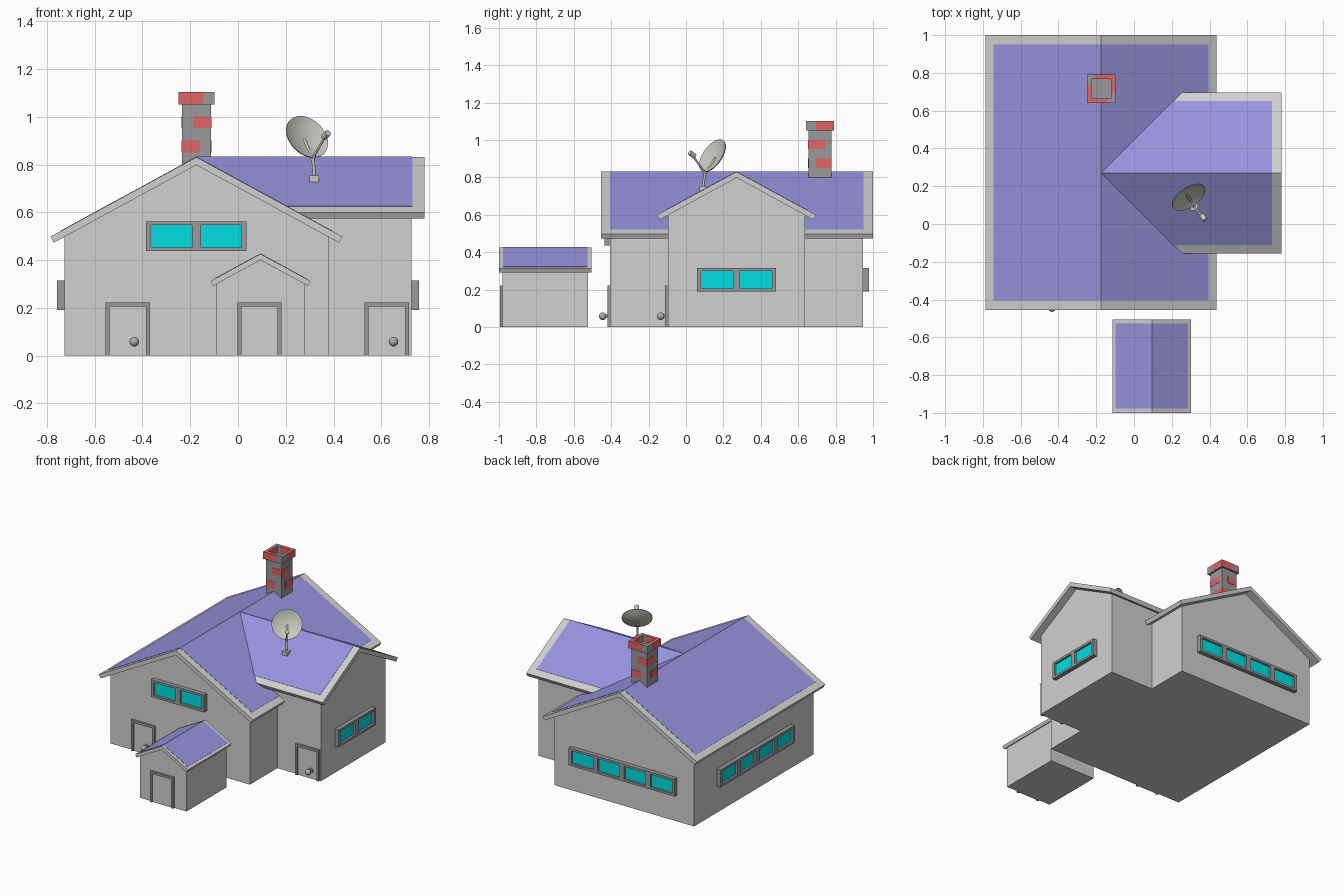
import bpy, bmesh, math
from mathutils import Matrix, Vector

cube = bpy.data.objects.get("Cube")
if cube:
    bpy.data.objects.remove(cube, do_unlink=True)


def material(name, r, g, b):
    m = bpy.data.materials.new(name)
    m.use_nodes = True
    m.diffuse_color = (r, g, b, 1)
    m.node_tree.nodes["Principled BSDF"].inputs["Base Color"].default_value = (r, g, b, 1)
    return m


WALL = material("wall_grey", 0.63, 0.63, 0.63)
FRAME = material("frame_grey", 0.32, 0.32, 0.34)
ROOF = material("roof_violet", 0.31, 0.29, 0.73)
GLASS = material("window_cyan", 0.0, 0.73, 0.76)
BRICK = material("brick_red", 0.75, 0.13, 0.13)
METAL = material("dish_metal", 0.58, 0.58, 0.53)
KNOB = material("knob_metal", 0.42, 0.42, 0.42)


def finish(bm, name, mat, matrix=Matrix(), smooth=False):
    bmesh.ops.recalc_face_normals(bm, faces=bm.faces)
    mesh = bpy.data.meshes.new(name)
    bm.to_mesh(mesh)
    bm.free()
    mesh.materials.append(mat)
    obj = bpy.data.objects.new(name, mesh)
    obj.matrix_world = matrix
    bpy.context.collection.objects.link(obj)
    for p in mesh.polygons:
        p.use_smooth = smooth
    if smooth:
        bpy.ops.object.select_all(action='DESELECT')
        obj.select_set(True)
        bpy.context.view_layer.objects.active = obj
        bpy.ops.object.shade_smooth_by_angle(angle=math.radians(40))
    return obj


def boxes(name, spans, mat, matrix=Matrix()):
    """One object made of boxes, each given as (x0, x1, y0, y1, z0, z1)."""
    bm = bmesh.new()
    for x0, x1, y0, y1, z0, z1 in spans:
        centre = Matrix.Translation(((x0 + x1) / 2, (y0 + y1) / 2, (z0 + z1) / 2))
        size = Matrix.Diagonal((abs(x1 - x0), abs(y1 - y0), abs(z1 - z0), 1))
        bmesh.ops.create_cube(bm, size=1, matrix=centre @ size)
    return finish(bm, name, mat, matrix)


def extrude(name, profile, axis, centre, start, end, mat, valley=False):
    """Extrude (offset, z) points along an axis; valley slants the start at 45 degrees."""
    bm = bmesh.new()
    rings = []
    for s, slant in ((start, valley), (end, False)):
        ring = []
        for u, z in profile:
            t = s + abs(u) if slant else s
            ring.append(bm.verts.new((centre + u, t, z) if axis == 'y' else (t, centre + u, z)))
        rings.append(ring)
    bm.faces.new(rings[0])
    bm.faces.new(rings[1])
    n = len(profile)
    for i in range(n):
        j = (i + 1) % n
        bm.faces.new((rings[0][i], rings[0][j], rings[1][j], rings[1][i]))
    return finish(bm, name, mat)


SLOPE = 0.545


def chevron(half, apex, thick):
    """Roof section whose eaves are cut square to the slope."""
    inner = half - thick * SLOPE / (1 + SLOPE ** 2)
    right = [(half, apex - SLOPE * half), (inner, apex - thick - SLOPE * inner)]
    left = [(-u, z) for u, z in reversed(right)]
    return [(0, apex)] + right + [(0, apex - thick)] + left


def building(name, axis, centre, apex, thick, wall, roof, border, valley=False):
    """wall and roof are (half width, start, end); border is (eave, start, end)."""
    w, w0, w1 = wall
    r, r0, r1 = roof
    top = apex - thick
    body = [(-w, 0), (w, 0), (w, top - SLOPE * w), (0, top), (-w, top - SLOPE * w)]
    extrude(name + "_walls", body, axis, centre, w0, w1, WALL)
    extrude(name + "_roof", chevron(r, apex, thick), axis, centre, r0, r1, WALL, valley)
    extrude(name + "_roof_covering", chevron(r - border[0], apex + 0.002, 0.006), axis,
            centre, r0 + border[1], r1 - border[2], ROOF, valley)


# Main house, side wing and front shed
RIDGE_X, WING_Y, SHED_X = -0.174, 0.27, 0.094
building("main", 'y', RIDGE_X, 0.831, 0.033, (0.553, -0.406, 0.947),
         (0.611, -0.455, 1.0), (0.042, 0.05, 0.05))
building("wing", 'x', WING_Y, 0.831, 0.033, (0.366, -0.05, 0.726),
         (0.425, RIDGE_X, 0.78), (0.044, 0, 0.05), valley=True)
building("shed", 'y', SHED_X, 0.426, 0.026, (0.184, -0.98, -0.525),
         (0.209, -1.0, -0.505), (0.016, 0.022, 0.022))


def on_wall(x, y, z, degrees):
    return Matrix.Translation((x, y, z)) @ Matrix.Rotation(math.radians(degrees), 4, 'Z')


# Windows: raised frames with recessed panes
def window(name, panes, place):
    pane, mullion, stile, h, rail, depth = 0.17, 0.039, 0.021, 0.125, 0.016, 0.031
    width = panes * pane + (panes - 1) * mullion + 2 * stile
    x = -width / 2
    frame = [(x, -x, -depth, 0, 0, rail), (x, -x, -depth, 0, h - rail, h)]
    glass = []
    for i in range(panes + 1):
        w = stile if i in (0, panes) else mullion
        frame.append((x, x + w, -depth, 0, rail, h - rail))
        x += w
        if i < panes:
            glass.append((x, x + pane, -0.016, -0.008, rail, h - rail))
            x += pane
    boxes(name + "_frame", frame, FRAME, place)
    boxes(name + "_glass", glass, GLASS, place)


window("front_window", 2, on_wall(RIDGE_X, -0.406, 0.437, 0))
window("wing_window", 2, on_wall(0.726, WING_Y, 0.19, 90))
window("back_window", 4, on_wall(RIDGE_X, 0.947, 0.19, 180))
window("side_window", 4, on_wall(-0.727, WING_Y, 0.19, -90))


# Doors: frame, panel and round knob
def door(name, x, y, knob=True):
    w, h, t, d = 0.093, 0.222, 0.017, 0.015
    place = on_wall(x, y, 0, 0)
    boxes(name + "_frame", [(-w, t - w, -d, 0, 0, h), (w - t, w, -d, 0, 0, h),
                            (t - w, w - t, -d, 0, h - t, h)], FRAME, place)
    boxes(name + "_panel", [(t - w, w - t, -0.006, 0, 0, h - t)], WALL, place)
    if knob:
        bm = bmesh.new()
        turn = Matrix.Rotation(math.pi / 2, 4, 'X')
        for radius, depth, out in ((0.018, 0.008, 0.009), (0.008, 0.03, 0.02)):
            bmesh.ops.create_cone(bm, cap_ends=True, segments=20, radius1=radius, radius2=radius,
                                  depth=depth, matrix=Matrix.Translation((0, -out, 0)) @ turn)
        bmesh.ops.create_uvsphere(bm, u_segments=20, v_segments=12, radius=0.02,
                                  matrix=Matrix.Translation((0, -0.039, 0)) @ turn)
        finish(bm, name + "_knob", KNOB, on_wall(x + 0.028, y, 0.058, 0), True)


door("front_door", -0.462, -0.406)
door("wing_door", 0.623, -0.096)
door("shed_door", 0.09, -0.98, knob=False)

# Chimney: shaft, corner bricks and a two-coloured open cap
B, C, H = 0.061, 0.075, 0.051
spot = Matrix.Translation((RIDGE_X, 0.716, 0))
boxes("chimney_shaft", [(-B, B, -B, B, 0.7, 1.054)], FRAME, spot)
for k, side in enumerate(("front", "back")):
    turned = spot @ Matrix.Rotation(k * math.pi, 4, 'Z')
    e = B + 0.002
    boxes(side + "_chimney_bricks", [(-0.014, e, -e, 0.028, 0.952, 1.0),
                                     (-e, 0.014, -e, 0.02, 0.85, 0.9)], BRICK, turned)
    z = (1.054, 1.103)
    boxes(side + "_cap_red", [(-C, 0.03, -C, -H, *z), (H, C, -0.022, H, *z)], BRICK, turned)
    boxes(side + "_cap_grey", [(0.03, C, -C, -H, *z), (H, C, -H, -0.022, *z)], FRAME, turned)
boxes("chimney_cap_base", [(-C, C, -C, C, 1.051, 1.056)], FRAME, spot)

# Satellite dish: spun bowl facing up and forward
aim = Vector((0.49, -0.71, 0.5)).normalized()
rim_centre = Vector((0.29, 0.14, 0.917))
bm = bmesh.new()
R, DEEP, STEPS = 0.1, 0.024, 6
section = [(R * i / STEPS, DEEP * (i / STEPS) ** 2 - DEEP) for i in range(STEPS + 1)]
section += [(r, z - 0.005) for r, z in reversed(section)]
verts = [bm.verts.new((r, 0, z)) for r, z in section]
edges = [bm.edges.new(pair) for pair in zip(verts, verts[1:])]
bmesh.ops.spin(bm, geom=verts + edges, cent=(0, 0, 0), axis=(0, 0, 1),
               angle=2 * math.pi, steps=32)
bmesh.ops.remove_doubles(bm, verts=bm.verts, dist=0.0005)
finish(bm, "dish_bowl", METAL,
       Matrix.Translation(rim_centre) @ aim.to_track_quat('Z', 'Y').to_matrix().to_4x4(), True)


def rod(name, a, b, radius):
    a, b = Vector(a), Vector(b)
    bm = bmesh.new()
    bmesh.ops.create_cone(bm, cap_ends=True, segments=12, radius1=radius, radius2=radius,
                          depth=(b - a).length)
    turn = (b - a).to_track_quat('Z', 'Y').to_matrix().to_4x4()
    finish(bm, name, METAL, Matrix.Translation((a + b) / 2) @ turn, True)


# Dish mount, feed arm and receiver
foot, elbow, back = (0.32, 0.09, 0.745), (0.315, 0.1, 0.815), rim_centre - aim * 0.026
low, feed = (0.318, 0.094, 0.835), Vector((0.37, 0.03, 0.925))
rod("dish_post", foot, elbow, 0.007)
rod("dish_bracket", elbow, back, 0.007)
rod("dish_arm_base", elbow, low, 0.006)
rod("dish_feed_arm", low, feed, 0.005)
rod("dish_receiver", feed + aim * 0.014, feed - aim * 0.022, 0.014)
boxes("dish_foot", [(-0.02, 0.02, -0.018, 0.018, -0.015, 0.012)], METAL,
      Matrix.Translation((0.32, 0.09, 0.742)))
